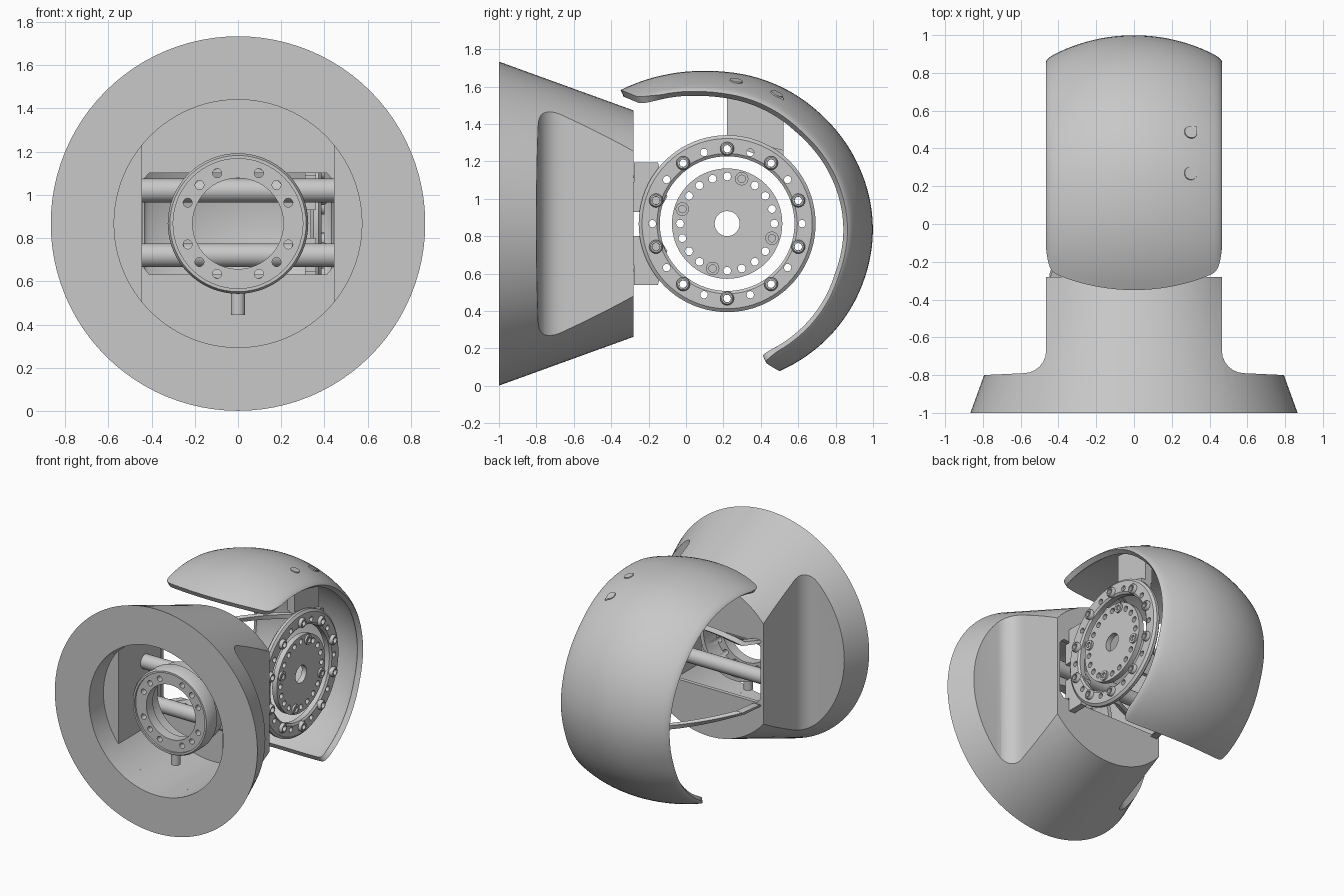
import bpy, bmesh, math
from mathutils import Matrix, Vector

if "Cube" in bpy.data.objects:
    bpy.data.objects.remove(bpy.data.objects["Cube"])

grey = bpy.data.materials.new("plain grey")
grey.diffuse_color = (0.58, 0.58, 0.58, 1)
grey.use_nodes = True
grey.node_tree.nodes["Principled BSDF"].inputs["Base Color"].default_value = grey.diffuse_color
ZC = 0.867          # height of the main axis
DY = 0.22           # depth of the drive disc centre
ROT = {'x': Matrix.Rotation(math.pi / 2, 4, 'Y'), 'y': Matrix.Rotation(math.pi / 2, 4, 'X'),
       'z': Matrix.Identity(4)}


def finish(name, bm, angle=35):
    bmesh.ops.recalc_face_normals(bm, faces=bm.faces[:])
    me = bpy.data.meshes.new(name)
    bm.to_mesh(me)
    bm.free()
    ob = bpy.data.objects.new(name, me)
    bpy.context.collection.objects.link(ob)
    me.materials.append(grey)
    smooth(ob, angle)
    return ob


def smooth(ob, angle=35):
    bpy.ops.object.select_all(action='DESELECT')
    ob.select_set(True)
    bpy.context.view_layer.objects.active = ob
    bpy.ops.object.shade_smooth_by_angle(angle=math.radians(angle))


def add_cyl(bm, c, r, length, axis, seg=24, r2=None):
    bmesh.ops.create_cone(bm, cap_ends=True, segments=seg, radius1=r, radius2=r if r2 is None else r2,
                          depth=length, matrix=Matrix.Translation(c) @ ROT[axis])


def add_box(bm, lo, hi):
    lo, hi = Vector(lo), Vector(hi)
    bmesh.ops.create_cube(bm, size=1, matrix=Matrix.Translation((lo + hi) / 2) @
                          Matrix.Diagonal((*(hi - lo), 1)))


def add_prism(bm, pts, offset):
    f = bm.faces.new([bm.verts.new(p) for p in pts])
    g = bmesh.ops.extrude_face_region(bm, geom=[f])['geom']
    bmesh.ops.translate(bm, vec=offset, verts=[v for v in g if isinstance(v, bmesh.types.BMVert)])


def cut(ob, bm):
    """Subtract the bmesh from the object and drop the cutter."""
    tool = finish("cutter", bm)
    tool.hide_render = True
    m = ob.modifiers.new("cut", 'BOOLEAN')
    m.object, m.operation, m.solver = tool, 'DIFFERENCE', 'EXACT'
    bpy.ops.object.select_all(action='DESELECT')
    ob.select_set(True)
    bpy.context.view_layer.objects.active = ob
    bpy.ops.object.modifier_apply(modifier=m.name)
    bpy.data.objects.remove(tool)
    smooth(ob)


def lathe(name, prof, c, axis, seg=64):
    """Closed (radius, offset) profile turned about the x or y axis through c."""
    bm = bmesh.new()
    rings = []
    for i in range(seg):
        a = 2 * math.pi * i / seg
        u, v = math.cos(a), math.sin(a)
        rings.append([bm.verts.new(Vector(c) + (Vector((o, r * u, r * v)) if axis == 'x'
                                                else Vector((r * u, o, r * v)))) for r, o in prof])
    n = len(prof)
    for i in range(seg):
        a, b = rings[i], rings[(i + 1) % seg]
        for j in range(n):
            bm.faces.new((a[j], b[j], b[(j + 1) % n], a[(j + 1) % n]))
    return finish(name, bm)


def polar(r, deg, y=DY):
    a = math.radians(deg)
    return y + r * math.cos(a), ZC + r * math.sin(a)


# hollow cone base with flattened sides
bm = bmesh.new()
add_cyl(bm, (0, -0.64, ZC), 0.605, 0.72, 'y', 96, 0.866)
base = finish("cone_base", bm)
bm = bmesh.new()
for s in (1, -1):
    side = [(0.465, -0.2), (0.465, -0.64)]
    side += [(0.585 - 0.12 * math.cos(t * math.pi / 12), -0.67 - 0.12 * math.sin(t * math.pi / 12))
             for t in range(7)]
    side += [(0.8, -0.8), (1.0, -0.8), (1.0, -0.2)]
    add_prism(bm, [(s * x, y, 0) for x, y in side], (0, 0, 2))
cut(base, bm)

# cavity with flat side walls, stopping at a thin rear wall
bm = bmesh.new()
corner = math.acos(0.445 / 0.573)
hole = []
for side in (0, math.pi):
    for i in range(33):
        a = side + corner + (math.pi - 2 * corner) * i / 32
        hole.append((0.573 * math.cos(a), -0.9, ZC + 0.573 * math.sin(a)))
add_prism(bm, hole, (0, 0.59, 0))
cut(base, bm)
bm = bmesh.new()
add_cyl(bm, (0, -0.96, ZC), 0.573, 0.27, 'y', 96)
cut(base, bm)

# wide opening with clipped corners in the rear wall
bm = bmesh.new()
add_prism(bm, [(x, -0.4, ZC + z) for x, z in
               ((-.44, -.2), (-.41, -.235), (.41, -.235), (.44, -.2),
                (.44, .2), (.41, .235), (-.41, .235), (-.44, .2))], (0, 0.3, 0))
cut(base, bm)

# cable ring inside the cone
ring = lathe("cable_ring", [(0.21, -0.82), (0.3, -0.82), (0.3, -0.835), (0.315, -0.835), (0.325, -0.82),
                            (0.325, -0.72), (0.3, -0.7), (0.3, -0.6), (0.27, -0.6), (0.27, -0.74),
                            (0.21, -0.74)], (0, 0, ZC), 'y')
bm = bmesh.new()
for i in range(16):
    if i % 4:
        x, z = polar(0.252, i * 22.5, 0)
        add_cyl(bm, (x, -0.79, z), 0.021, 0.2, 'y', 12)
cut(ring, bm)
bm = bmesh.new()
add_cyl(bm, (0, -0.76, 0.5), 0.033, 0.11, 'z')
finish("ring_peg", bm)

# cross rods
bm = bmesh.new()
for z in (1.02, 0.72):
    add_cyl(bm, (0, -0.5, z), 0.055, 0.9, 'x', 32)
finish("cross_rods", bm)

# lugs carrying the drive ring: inside the opening, then widening behind it
bm = bmesh.new()
for lo, hi, out_lo, out_hi in ((0.93, 1.09, 0.93, 1.195), (0.645, 0.8, 0.54, 0.8)):
    add_box(bm, (0.31, -0.32, lo), (0.36, -0.26, hi))
    add_prism(bm, [(0.31, -0.278, out_lo), (0.31, -0.15, out_lo), (0.31, -0.1, (lo + hi) / 2),
                   (0.31, -0.15, out_hi), (0.31, -0.278, out_hi)], (0.05, 0, 0))
finish("drive_lugs", bm)

# thin arms sweeping from the far side of the opening round to the drive ring
bm = bmesh.new()
for s in (1, -1):
    path = [(-0.42, -0.28, ZC + s * 0.245)]
    for i in range(11):
        y, z = polar(0.447, s * (143 - 5 * i))
        path.append((-0.37 + 0.07 * i, y, z))
    prev = None
    for x, y, z in path:
        n = Vector((0, y - DY, z - ZC)).normalized() * 0.018
        w = Vector((0.028, 0, 0))
        c = Vector((x, y, z))
        sec = [bm.verts.new(c + p) for p in (-n - w, -n + w, n + w, n - w)]
        if prev:
            for k in range(4):
                bm.faces.new((prev[k], prev[(k + 1) % 4], sec[(k + 1) % 4], sec[k]))
        else:
            bm.faces.new(sec)
        prev = sec
    bm.faces.new(prev)
finish("support_arms", bm)

# outer drive ring with ten hollow bolts
drive = lathe("drive_ring", [(0.36, 0.335), (0.455, 0.335), (0.473, 0.35), (0.473, 0.372), (0.455, 0.386),
                             (0.375, 0.386), (0.36, 0.375)], (0, DY, ZC), 'x', 80)
bm = bmesh.new()
for i in range(20):
    y, z = polar(0.4, 90 + i * 18)
    add_cyl(bm, (0.36, y, z), 0.02, 0.2, 'x', 12)
cut(drive, bm)
for i in range(10):
    y, z = polar(0.4, 90 + i * 36)
    lathe("drive_bolt", [(0.021, 0.375), (0.037, 0.375), (0.037, 0.4), (0.03, 0.41), (0.021, 0.41)],
          (0, y, z), 'x', 16)

# inner drive disc with centre hole, bolt circle and four hollow bolts
bm = bmesh.new()
add_cyl(bm, (0.365, DY, ZC), 0.295, 0.04, 'x', 72)
disc = finish("drive_disc", bm)
bm = bmesh.new()
add_cyl(bm, (0.37, DY, ZC), 0.067, 0.2, 'x', 32)
for i in range(20):
    if i % 5:
        y, z = polar(0.252, 72 + i * 18)
        add_cyl(bm, (0.37, y, z), 0.021, 0.2, 'x', 12)
cut(disc, bm)
for i in range(4):
    y, z = polar(0.252, 72 + i * 90)
    lathe("disc_bolt", [(0.02, 0.375), (0.036, 0.375), (0.036, 0.4), (0.02, 0.4)], (0, y, z), 'x', 16)

# curved shell: ball-like at the back, flatter across towards both ends
KEYS = [(-80, 0.834), (-40, 0.845), (0, 0.85), (45, 0.837), (90, 0.841), (100, 0.852), (112, 0.87),
        (124, 0.894), (140, 0.926)]
FLAT = [(-80, 0.76), (-65, 0.8), (-20, 0.95), (50, 0.95), (110, 0.82), (140, 0.8)]


def lookup(keys, t):
    for (a, ra), (b, rb) in zip(keys, keys[1:]):
        if t <= b:
            return ra + (rb - ra) * (t - a) / (b - a)


def shell_point(t, x):
    R = sum(lookup(KEYS, t + d) for d in (-6, -3, 0, 3, 6)) / 5
    r = math.sqrt(R * R - (x * lookup(FLAT, t))**2) - 0.012 * abs(x / 0.465)**40
    a = math.radians(t)
    return Vector((x, 0.15 + r * math.cos(a), 0.84 + r * math.sin(a)))


bm = bmesh.new()
NU, NT = 32, 64
grid = []
for i in range(NU + 1):
    u = math.sin((i / NU - 0.5) * math.pi)
    t0, t1 = -65.3 - 4.5 * u * u + 7 * u**40, 124 - 4.2 * u * u - 0.7 * u**8 - 7.5 * u**40
    grid.append([bm.verts.new(shell_point(t0 + (t1 - t0) * j / NT, 0.465 * u)) for j in range(NT + 1)])
for i in range(NU):
    for j in range(NT):
        bm.faces.new((grid[i][j], grid[i + 1][j], grid[i + 1][j + 1], grid[i][j + 1]))
shell = finish("curved_shell", bm)
mid = shell.data.polygons[NT * NU // 2]
if mid.normal.dot(mid.center - Vector((0, 0.15, 0.84))) < 0:
    shell.data.flip_normals()
m = shell.modifiers.new("thickness", 'SOLIDIFY')
m.thickness, m.offset = 0.04, -1
bpy.ops.object.modifier_apply(modifier=m.name)
smooth(shell, 40)

# tab joining shell and drive ring, with its two flush screws
bm = bmesh.new()
add_prism(bm, [(0.27, 0.22, 1.33), (0.27, 0.52, 1.25), (0.27, 0.52, 1.54), (0.27, 0.22, 1.62)],
          (0.06, 0, 0))
add_prism(bm, [(0.28, 0.22, 1.335), (0.28, 0.22, 1.29), (0.28, 0.52, 1.19), (0.28, 0.52, 1.26)],
          (0.09, 0, 0))
finish("shell_tab", bm)
for t in (81.5, 65):
    p = shell_point(t, 0.3)
    n = (shell_point(t + 1, 0.3) - shell_point(t - 1, 0.3)).cross(
        shell_point(t, 0.31) - shell_point(t, 0.29)).normalized()
    n = n if n.z > 0 else -n
    bm = bmesh.new()
    bmesh.ops.create_cone(bm, cap_ends=True, segments=24, radius1=0.036, radius2=0.034, depth=0.012,
                          matrix=Matrix.Translation(p) @ n.to_track_quat('Z', 'Y').to_matrix().to_4x4())
    finish("shell_screw", bm)
